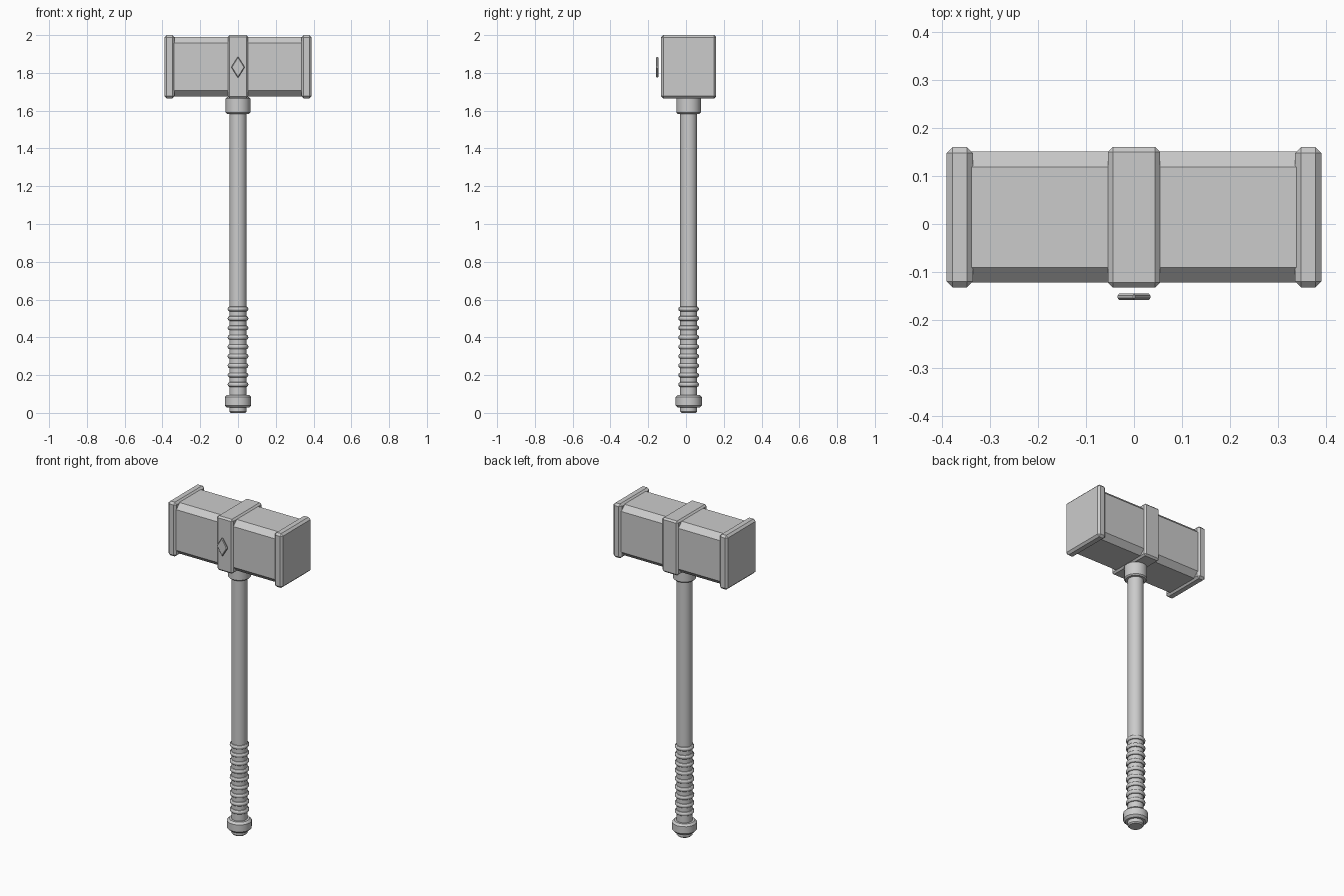
import bpy, bmesh, math
from mathutils import Matrix

if "Cube" in bpy.data.objects:
    bpy.data.objects.remove(bpy.data.objects["Cube"])

CY = 0.014   # depth centre of head and handle


def make(name, bm, bevel=0.0, smooth=False):
    bmesh.ops.recalc_face_normals(bm, faces=bm.faces)
    me = bpy.data.meshes.new(name)
    bm.to_mesh(me)
    bm.free()
    ob = bpy.data.objects.new(name, me)
    bpy.context.collection.objects.link(ob)
    if bevel:
        m = ob.modifiers.new("bevel", 'BEVEL')
        m.width = bevel
        m.segments = 1
        m.limit_method = 'ANGLE'
        m.angle_limit = math.radians(40)
    if smooth:
        bpy.context.view_layer.objects.active = ob
        ob.select_set(True)
        bpy.ops.object.shade_smooth_by_angle(angle=math.radians(30))
        ob.select_set(False)
    return ob


def box(name, x0, x1, y0, y1, z0, z1, bevel=0.0):
    bm = bmesh.new()
    mat = Matrix.Translation(((x0+x1)/2, (y0+y1)/2, (z0+z1)/2)) @ \
        Matrix.Diagonal((x1-x0, y1-y0, z1-z0, 1))
    bmesh.ops.create_cube(bm, size=1, matrix=mat)
    return make(name, bm, bevel)


def prism(name, pts, axis, a, b, bevel=0.0):
    """Extrude a 2D outline along x (pts = y,z) or y (pts = x,z)."""
    bm = bmesh.new()
    co = (lambda p: (a, p[0], p[1])) if axis == 'x' else (lambda p: (p[0], a, p[1]))
    f = bm.faces.new([bm.verts.new(co(p)) for p in pts])
    r = bmesh.ops.extrude_face_region(bm, geom=[f])
    d = (b-a, 0, 0) if axis == 'x' else (0, b-a, 0)
    bmesh.ops.translate(bm, vec=d, verts=[v for v in r['geom'] if isinstance(v, bmesh.types.BMVert)])
    return make(name, bm, bevel)


def lathe(name, profile, sides=16):
    """Turned solid from (radius, z) points, with capped ends."""
    bm = bmesh.new()
    rings = [[bm.verts.new((r*math.cos(2*math.pi*i/sides), CY + r*math.sin(2*math.pi*i/sides), z))
              for i in range(sides)] for r, z in profile]
    for lo, hi in zip(rings, rings[1:]):
        for i in range(sides):
            j = (i+1) % sides
            bm.faces.new((lo[i], lo[j], hi[j], hi[i]))
    bm.faces.new(rings[0])
    bm.faces.new(rings[-1])
    return make(name, bm, smooth=True)


# Head block: long edges chamfered
y0, y1, z0, z1, c = -0.122, 0.151, 1.675, 1.99, 0.032
prism("head_block", [(y0+c, z0), (y1-c, z0), (y1, z0+c), (y1, z1-c),
                     (y1-c, z1), (y0+c, z1), (y0, z1-c), (y0, z0+c)], 'x', -0.338, 0.338)

# Striking caps and centre band
for side, x in (("left", -0.3625), ("right", 0.3625)):
    box(side + "_cap", x-0.0275, x+0.0275, -0.132, 0.16, 1.665, 2.0, 0.0125)
box("centre_band", -0.054, 0.054, -0.132, 0.16, 1.665, 2.0, 0.01)

# Diamond emblem floating just off the front of the band
prism("diamond", [(0, 1.772), (0.036, 1.83), (0, 1.888), (-0.036, 1.83)], 'y', -0.158, -0.145, 0.004)

# Shaft, collar and pommel
lathe("shaft", [(0.038, 0.0), (0.045, 0.007), (0.045, 1.68)])
lathe("collar", [(0.058, 1.583), (0.065, 1.59), (0.065, 1.665), (0.058, 1.672)])
lathe("pommel", [(0.058, 0.028), (0.07, 0.04), (0.07, 0.083), (0.058, 0.095)])

# Grip rings
for k in range(9):
    z = 0.15 + 0.05*k
    ring = [(0.043 + 0.012*math.cos(t), z + 0.013*math.sin(t))
            for t in (math.radians(a) for a in (-90, -60, -30, 0, 30, 60, 90))]
    lathe(f"grip_ring_{k+1}", ring)
